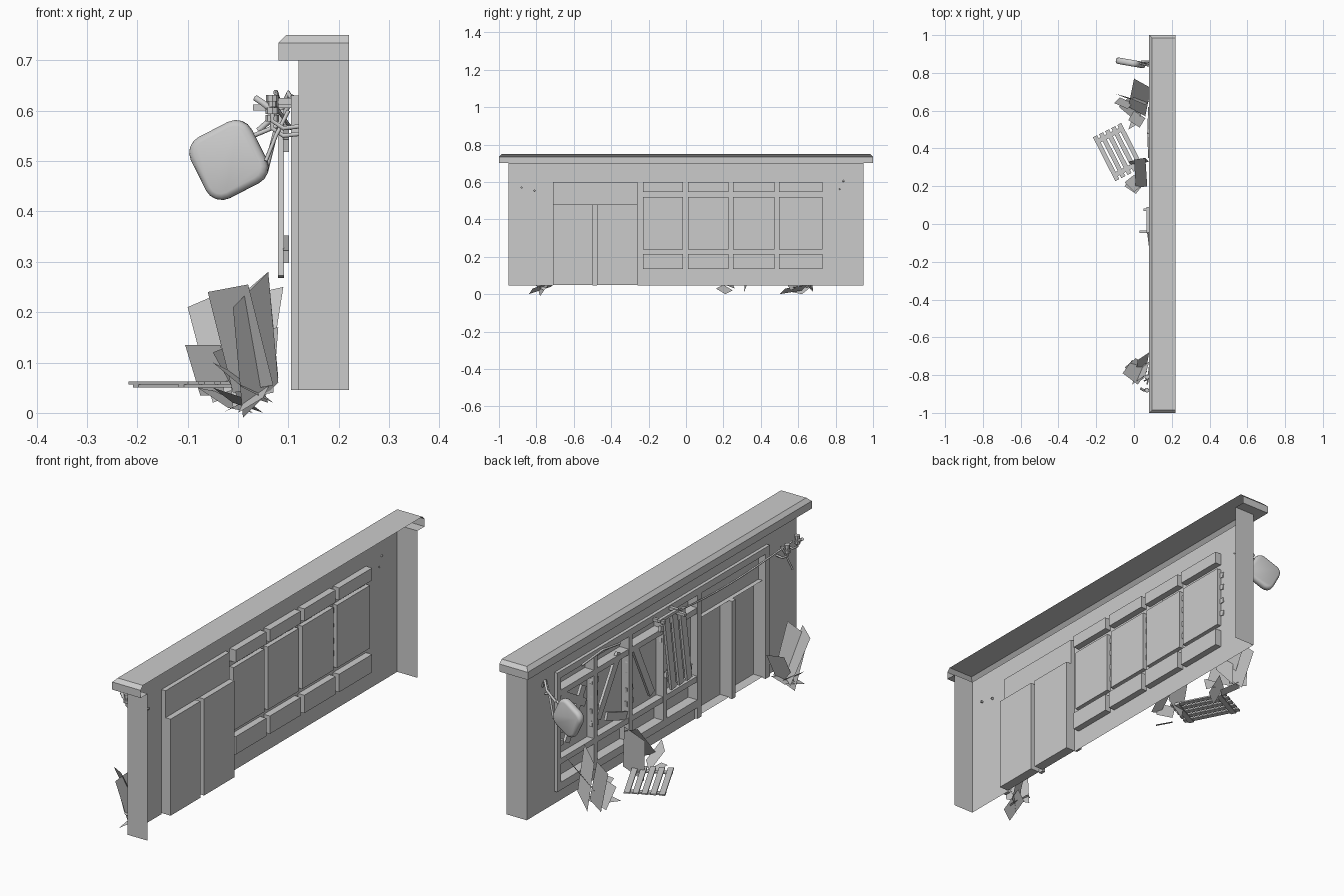
import bpy, bmesh, math, random
from mathutils import Vector, Euler

if "Cube" in bpy.data.objects:
    bpy.data.objects.remove(bpy.data.objects["Cube"])

random.seed(4)

def finish(name, bm, smooth=False):
    me = bpy.data.meshes.new(name)
    bm.to_mesh(me)
    bm.free()
    ob = bpy.data.objects.new(name, me)
    bpy.context.collection.objects.link(ob)
    if smooth:
        for p in me.polygons:
            p.use_smooth = True
    return ob

def add_quad(bm, *pts):
    return bm.faces.new([bm.verts.new(p) for p in pts])

def add_box(bm, lo, hi, rot=None, skip=None):
    """Box between two corners, optionally rotated about its centre."""
    c = (Vector(lo) + Vector(hi)) / 2
    s = Vector(hi) - Vector(lo)
    vs = bmesh.ops.create_cube(bm, size=1)['verts']
    r = Euler(rot or (0, 0, 0)).to_matrix()
    for v in vs:
        v.co = c + r @ Vector((v.co.x * s.x, v.co.y * s.y, v.co.z * s.z))

def boxes(name, items):
    bm = bmesh.new()
    for it in items:
        add_box(bm, *it)
    return finish(name, bm)

def plank_between(bm, a, b, width, thick, x):
    """Board lying against the wall between two (y, z) points."""
    dy, dz = b[0] - a[0], b[1] - a[1]
    L = math.hypot(dy, dz)
    cy, cz = (a[0] + b[0]) / 2, (a[1] + b[1]) / 2
    add_box(bm, (x - thick / 2, cy - L / 2, cz - width / 2),
            (x + thick / 2, cy + L / 2, cz + width / 2), (math.atan2(dz, dy), 0, 0))

def tube(name, pts, r, sides_res=1):
    cu = bpy.data.curves.new(name, 'CURVE')
    cu.dimensions = '3D'
    cu.bevel_depth = r
    cu.bevel_resolution = sides_res
    cu.use_fill_caps = True
    sp = cu.splines.new('POLY')
    sp.points.add(len(pts) - 1)
    for p, q in zip(sp.points, pts):
        p.co = (*q, 1)
    ob = bpy.data.objects.new(name, cu)
    bpy.context.collection.objects.link(ob)
    return ob

# Wall shell: front strips around the opening plus end returns, open at the back
F, B, Z0, Z1 = 0.12, 0.22, 0.045, 0.70
bm = bmesh.new()
for y0, y1, z0, z1 in [(-.95, -.73, Z0, Z1), (.745, .95, Z0, Z1),
                       (-.73, .745, .62, Z1), (-.26, .745, Z0, .11)]:
    add_quad(bm, (F, y0, z0), (F, y0, z1), (F, y1, z1), (F, y1, z0))
add_quad(bm, (F, -.95, Z0), (B, -.95, Z0), (B, -.95, Z1), (F, -.95, Z1))
add_quad(bm, (F, .95, Z0), (F, .95, Z1), (B, .95, Z1), (B, .95, Z0))
finish("wall_shell", bm)

# Cornice: chamfered cap, hollow from the back and below
bm = bmesh.new()
add_box(bm, (.08, -1, .70), (B, 1, .75))
top = [e for e in bm.edges if all(v.co.z > .74 for v in e.verts)
       and not all(v.co.x > .21 for v in e.verts)]
bmesh.ops.bevel(bm, geom=top, offset=.016, segments=1, affect='EDGES')
bm.normal_update()
bmesh.ops.delete(bm, geom=[f for f in bm.faces if f.normal.x > .9 or f.normal.z < -.9],
                 context='FACES')
add_quad(bm, (.08, -1, .70), (F, -1, .70), (F, 1, .70), (.08, 1, .70))
for s in (-1, 1):
    add_quad(bm, (F, .95 * s, .70), (B, .95 * s, .70), (B, s, .70), (F, s, .70))
finish("cornice", bm)

# Outer frame and door posts
X = .105
boxes("outer_frame", [((X, -.74, .60), (F, .755, .63)), ((X, -.74, Z0), (F, -.71, .60)),
                      ((X, .73, .10), (F, .755, .60)), ((X, -.26, .05), (F, -.23, .60)),
                      ((X, -.23, .10), (F, .73, .135)), ((X, -.50, Z0), (F, -.475, .48)),
                      ])
# Window mullions and rails
cols = [-.23, .0125 - .0025, .2525, .4975]
ends = [-.015, .228, .473, .73]
boxes("window_bars", [((X, e, .135), (F, c, .60)) for e, c in zip(ends, cols[1:])] +
      [((X + .001, -.23, z), (F, .73, z + .025)) for z in (.215, .52)])

# Recessed trays: glass cells, transom and door leaves
def tray(bm, y0, y1, z0, z1, depth):
    a = [(F, y0, z0), (F, y1, z0), (F, y1, z1), (F, y0, z1)]
    b = [(depth, p[1], p[2]) for p in a]
    add_quad(bm, *b)
    for i in range(4):
        j = (i + 1) % 4
        add_quad(bm, a[i], a[j], b[j], b[i])

bm = bmesh.new()
for y0, y1 in zip(cols, ends):
    tray(bm, y0, y1, .24, .52, .14)
    tray(bm, y0, y1, .135, .215, .15)
    tray(bm, y0, y1, .545, .60, .15)
finish("window_recesses", bm)
bm = bmesh.new()
tray(bm, -.71, -.50, .05, .48, .165)
tray(bm, -.475, -.26, .05, .48, .165)
tray(bm, -.71, -.26, .48, .60, .14)
finish("door_recesses", bm)

# Broken boards nailed over the windows
bm = bmesh.new()
for a, b in [((.31, .55), (.46, .31)), ((.20, .53), (.08, .28)), ((.72, .52), (.55, .42)),
             ((.56, .50), (.68, .29)), ((.40, .30), (.26, .25))]:
    plank_between(bm, a, b, .035, .012, .115)
for y in (-.005, .24, .485, .735):
    for z in (.30, .36, .43, .49):
        w = random.uniform(.02, .035)
        add_box(bm, (.112, y - w, z - .012), (.124, y + w * .5, z + .012),
                (random.uniform(-.2, .2), 0, 0))
finish("window_boards", bm)

# Slatted shutter hanging crooked by the first window
bm = bmesh.new()
for i in range(3):
    y = .02 - i * .055
    plank_between(bm, (y, .60), (y - .05, .27), .035, .012, .085)
plank_between(bm, (.05, .56), (-.13, .53), .025, .012, .095)
plank_between(bm, (.01, .34), (-.17, .31), .025, .012, .095)
finish("hanging_shutter", bm)

# Fallen pallet
ob = boxes("fallen_pallet", [((-.082 + i * .036, -.13, .006), (-.058 + i * .036, .13, .012))
                             for i in range(5)] +
           [((-.082, y - .012, 0), (.086, y + .012, .006)) for y in (-.10, .10)])
ob.location = (-.085, .38, .05)
ob.rotation_euler = (0, 0, math.radians(27))

# Hanging sign plate: rounded soft slab
bm = bmesh.new()
add_box(bm, (-.068, -.017, -.068), (.068, .017, .068))
bmesh.ops.bevel(bm, geom=[e for e in bm.edges if abs(e.verts[0].co.y - e.verts[1].co.y) > .02],
                offset=.035, segments=4, profile=.5, affect='EDGES')
rim = [e for e in bm.edges if abs(e.verts[0].co.y - e.verts[1].co.y) < .001]
bmesh.ops.bevel(bm, geom=rim, offset=.012, segments=2, profile=.5, affect='EDGES')
sign = finish("hanging_sign", bm, True)
sign.location = (-.018, .853, .502)
sign.rotation_euler = (0, math.radians(-27), math.radians(-10))

# Sign bracket and loose strands
tube("sign_bracket", [(.12, .84, .60), (.10, .85, .635), (.085, .86, .60), (.04, .86, .56)], .006)
tube("sign_strand", [(.12, .82, .56), (.09, .835, .575), (.03, .85, .55)], .005)
tube("sign_loop", [(.11, .83, .63), (.075, .85, .56), (.055, .855, .48)], .005)

# Insulator fixture by the door
for i, (y, z) in enumerate([(-.88, .60), (-.81, .585)]):
    tube("insulator_arm_%d" % i, [(.13, y, z - .03), (.09, y, z - .035), (.068, y, z - .02),
                                  (.068, y, z)], .005)
    bm = bmesh.new()
    for dz, r in ((0, .013), (.014, .009), (.025, .012)):
        add = bmesh.ops.create_cone(bm, cap_ends=True, segments=8, radius1=r, radius2=r,
                                    depth=.013)['verts']
        bmesh.ops.translate(bm, verts=add, vec=(.068, y, z + dz))
    finish("insulator_%d" % i, bm)
tube("loose_wire_end", [(.068, -.88, .60), (.05, -.88, .615), (.035, -.87, .625)], .007)
tube("wire_tail", [(.10, -.81, .60), (.075, -.82, .55), (.055, -.83, .50)], .004)

# Sagging wire along the door head, and wire over the window
tube("sagging_wire", [(.07 + .035 * math.sin(math.pi * t / 10), -.85 + .083 * t,
                       .615 - .05 * math.sin(math.pi * t / 10)) for t in range(11)], .004)
tube("window_wire", [(.08, .35, .615), (.075, .48, .637), (.08, .62, .62)], .005)
boxes("wire_bracket", [((.065, -.045, .612), (.12, -.03, .625)), ((.065, -.04, .61), (.08, .09, .622)),
                       ((.03, -.048, .60), (.08, -.034, .612)), ((.05, .07, .605), (.12, .083, .618))])

# Scattered cards and sheets: each a corner and two edge vectors
def cards(name, items):
    bm = bmesh.new()
    for p, u, v in items:
        p, u, v = Vector(p), Vector(u), Vector(v)
        add_quad(bm, p, p + u, p + u + v, p + v)
    finish(name, bm)

cards("litter_by_door", [
    ((-.06, -.79, .24), (.08, -.06, .015), (.05, .07, -.20)),
    ((-.01, -.85, .21), (.07, .05, .07), (.02, .07, -.22)),
    ((.02, -.72, .16), (.06, .04, .01), (-.01, -.06, -.13)),
    ((-.05, -.76, .10), (.06, -.05, -.05), (.06, .05, -.03))])
cards("litter_by_window", [
    ((-.10, .69, .21), (.07, -.02, .03), (.05, -.02, -.19)),
    ((.0, .77, .23), (.09, -.05, .02), (-.03, -.15, -.19)),
    ((-.01, .66, .22), (.07, -.03, .06), (.02, .02, -.21)),
    ((-.105, .64, .135), (.07, -.03, .0), (.03, .03, -.10)),
    ((-.03, .55, .12), (.06, -.04, -.02), (.03, .05, -.08)),
    ((-.08, .62, .05), (.05, .05, -.01), (.06, -.05, -.04))])
cards("litter_by_pallet", [
    ((.0, .34, .25), (.06, .01, -.02), (.01, -.15, -.17)),
    ((-.03, .33, .20), (.09, .02, .05), (.02, -.02, -.19)),
    ((-.05, .22, .12), (.05, -.05, .02), (.05, .04, -.09)),
    ((-.05, .20, .05), (.06, -.04, -.02), (.04, .05, -.03))])

# Lowest corner of the rubbish touches the ground
cards("ground_scrap", [((-.03, .50, .0), (.05, .03, .03), (.04, .12, .02)),
                       ((.0, -.84, .0), (.05, .02, .03), (.02, .12, .04))])
